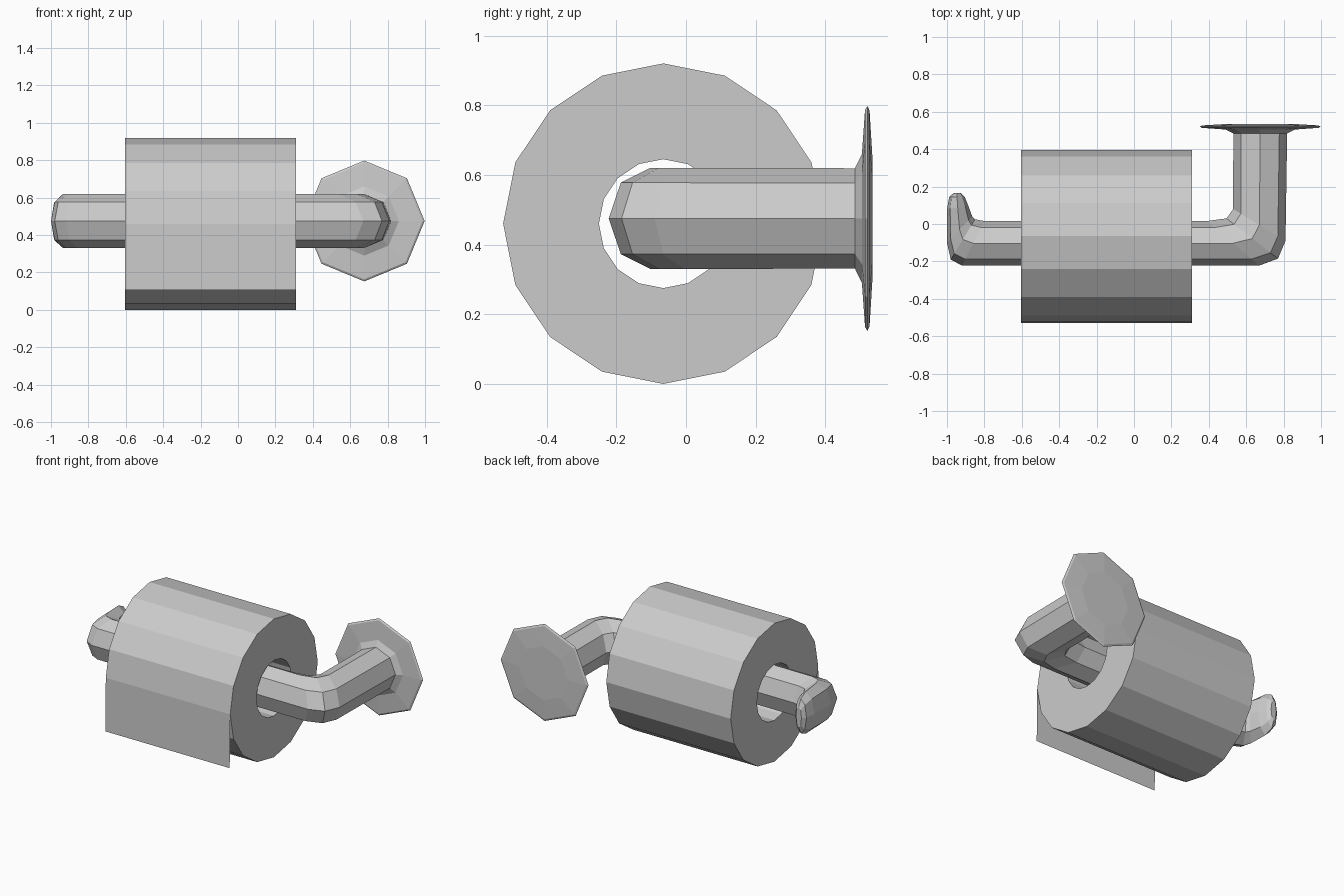
import bpy, bmesh, math
from mathutils import Vector

if "Cube" in bpy.data.objects:
    bpy.data.objects.remove(bpy.data.objects["Cube"])


def make_object(name, bm):
    bmesh.ops.recalc_face_normals(bm, faces=bm.faces)
    mesh = bpy.data.meshes.new(name)
    bm.to_mesh(mesh)
    bm.free()
    obj = bpy.data.objects.new(name, mesh)
    bpy.context.collection.objects.link(obj)
    return obj


def bridge(bm, a, b):
    n = len(a)
    for i in range(n):
        j = (i + 1) % n
        bm.faces.new((a[i], a[j], b[j], b[i]))


X0, X1 = -0.605, 0.31      # roll ends
CY, CZ = -0.065, 0.46      # roll axis

# Paper roll: 16-sided hollow cylinder along x
bm = bmesh.new()
rings = []
for x, r in ((X0, 0.46), (X1, 0.46), (X1, 0.185), (X0, 0.185)):
    rings.append([bm.verts.new((x, CY + r * math.cos(k * math.pi / 8),
                                CZ + r * math.sin(k * math.pi / 8))) for k in range(16)])
for i in range(4):
    bridge(bm, rings[i], rings[(i + 1) % 4])
make_object("paper_roll", bm)

# Loose sheet hanging from the front of the roll
bm = bmesh.new()
y = CY - 0.465
bm.faces.new([bm.verts.new(p) for p in
              ((X0, y + 0.005, CZ), (X1, y + 0.005, CZ), (X1, y, 0.105), (X0, y, 0.105))])
make_object("hanging_sheet", bm)

# Holder: octagonal loft; each section is (outer xy, inner xy, half height)
AX, AZ = 0.675, 0.475
sections = [
    ((-0.965, 0.165), (-0.925, 0.165), 0.07),
    ((-0.988, 0.145), (-0.905, 0.145), 0.115),
    ((-1.0, 0.08), (-0.885, 0.095), 0.14),
    ((-1.0, -0.10), (-0.865, 0.04), 0.145),
    ((-0.98, -0.19), (-0.85, 0.025), 0.145),
    ((-0.92, -0.222), (-0.80, 0.016), 0.145),
    ((0.67, -0.222), (0.39, 0.016), 0.145),
    ((0.77, -0.185), (0.495, 0.03), 0.145),
    ((0.81, -0.09), (0.53, 0.08), 0.145),
]
# Wall arm end, flare and wall plate: (y, radius)
for y, r in ((0.485, 0.144), (0.505, 0.185), (0.514, 0.312),
             (0.521, 0.323), (0.527, 0.31), (0.535, 0.18)):
    sections.append(((AX + r, y), (AX - r, y), r))

bm = bmesh.new()
loops = []
for outer, inner, h in sections:
    o, i = Vector((*outer, AZ)), Vector((*inner, AZ))
    mid, half = (o + i) / 2, (o - i) / 2
    loops.append([bm.verts.new(mid + half * math.cos(k * math.pi / 4)
                               + Vector((0, 0, h * math.sin(k * math.pi / 4))))
                  for k in range(8)])
for a, b in zip(loops, loops[1:]):
    bridge(bm, a, b)
bm.faces.new(loops[0])
bm.faces.new(loops[-1])
make_object("wall_holder", bm)
